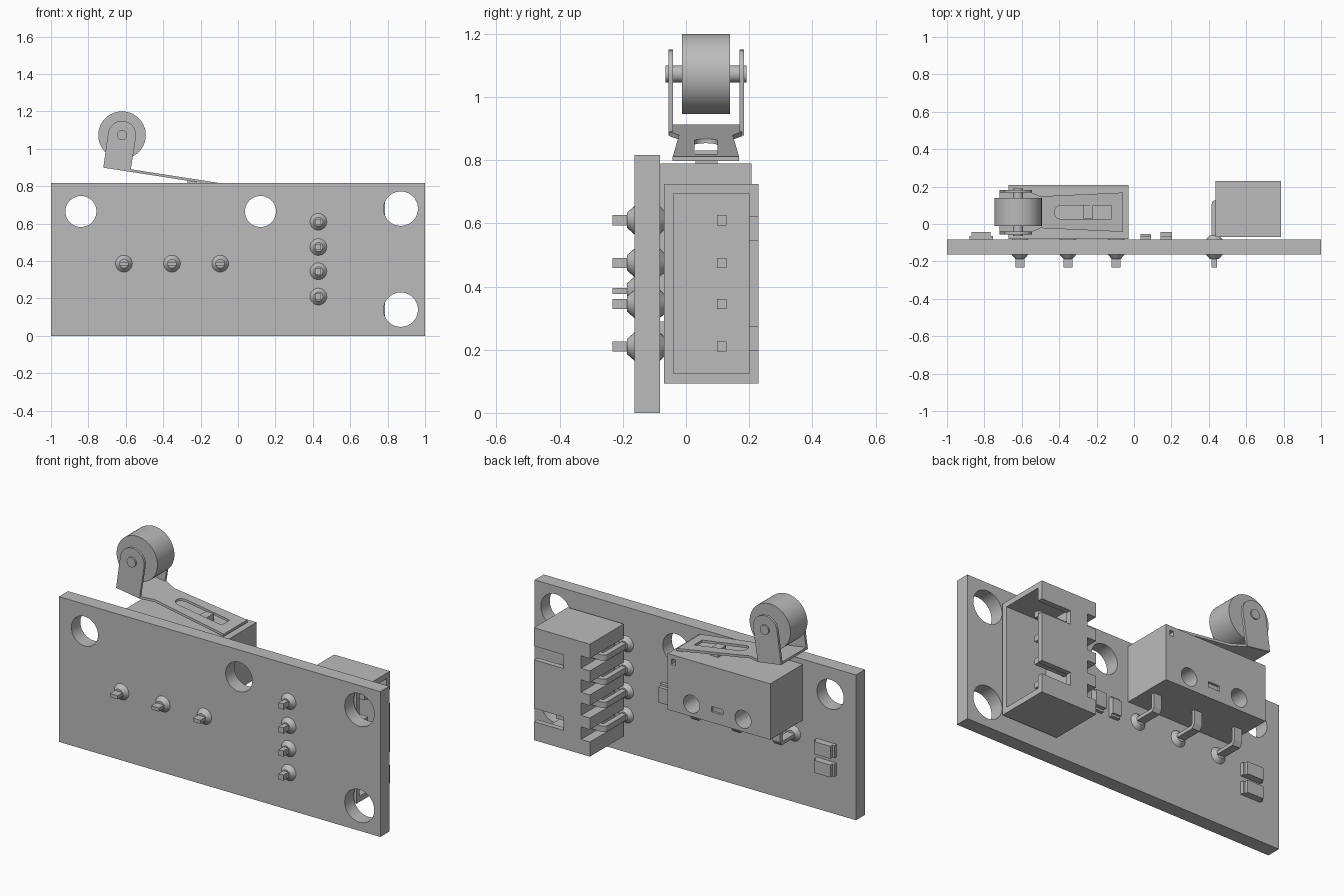
import bpy, bmesh, math
from mathutils import Matrix, Vector

if "Cube" in bpy.data.objects:
    bpy.data.objects.remove(bpy.data.objects["Cube"])

grey = bpy.data.materials.new("plain grey")
grey.use_nodes = True
COLOUR = (0.5, 0.5, 0.5, 1)
grey.diffuse_color = COLOUR
grey.node_tree.nodes["Principled BSDF"].inputs["Base Color"].default_value = COLOUR


def finish(name, bm):
    bmesh.ops.recalc_face_normals(bm, faces=bm.faces)
    mesh = bpy.data.meshes.new(name)
    bm.to_mesh(mesh)
    bm.free()
    mesh.materials.append(grey)
    ob = bpy.data.objects.new(name, mesh)
    bpy.context.collection.objects.link(ob)
    return ob


def activate(ob):
    bpy.ops.object.select_all(action='DESELECT')
    ob.select_set(True)
    bpy.context.view_layer.objects.active = ob


def smooth(ob):
    activate(ob)
    bpy.ops.object.shade_smooth_by_angle(angle=math.radians(35))
    return ob


def box(name, x, y, z):
    bm = bmesh.new()
    bmesh.ops.create_cube(bm, size=1)
    for v in bm.verts:
        v.co = [(a + b) / 2 + c * (b - a) for c, (a, b) in zip(v.co, (x, y, z))]
    return finish(name, bm)


def rod(name, x, z, y0, y1, r0, r1=None, sides=40):
    """Cylinder or cone running along y, r0 at y0 and r1 at y1."""
    bm = bmesh.new()
    bmesh.ops.create_cone(bm, cap_ends=True, segments=sides, radius1=r0,
                          radius2=r0 if r1 is None else r1, depth=y1 - y0)
    bm.transform(Matrix.Translation((x, (y0 + y1) / 2, z)) @ Matrix.Rotation(-math.pi / 2, 4, 'X'))
    return smooth(finish(name, bm))


def prism(name, points, place, lo, hi):
    """Extrude a 2D outline; place(u, v, w) gives the 3D point."""
    bm = bmesh.new()
    a, b = [[bm.verts.new(place(u, v, w)) for u, v in points] for w in (lo, hi)]
    bm.faces.new(a)
    bm.faces.new(b)
    n = len(points)
    for i in range(n):
        j = (i + 1) % n
        bm.faces.new((a[i], a[j], b[j], b[i]))
    return finish(name, bm)


def cut(ob, cutters):
    for c in cutters:
        c.hide_render = True
        m = ob.modifiers.new("cut", 'BOOLEAN')
        m.operation, m.solver, m.object = 'DIFFERENCE', 'EXACT', c
        activate(ob)
        bpy.ops.object.modifier_apply(modifier=m.name)
        bpy.data.objects.remove(c)
    return smooth(ob)


def arc(cx, cy, r, start, end, steps=16):
    return [(cx + r * math.cos(t), cy + r * math.sin(t)) for t in
            (math.radians(start + (end - start) * i / steps) for i in range(steps + 1))]


FRONT, BACK = -0.163, -0.083

# Circuit board with four mounting holes
holes = [(-0.84, 0.665, 0.083), (0.12, 0.665, 0.083), (0.87, 0.68, 0.092), (0.87, 0.14, 0.092)]
cut(box("circuit_board", (-1, 1), (FRONT, BACK), (0, 0.817)),
    [rod("cutter", x, z, -0.3, 0.1, r) for x, z, r in holes])


# Solder joints on both faces
def solder(x, z):
    rod("solder_front", x, z, FRONT - 0.024, FRONT, 0.024, 0.045, 24)
    rod("solder_back", x, z, BACK, BACK + 0.022, 0.045, 0.024, 24)


# Connector housing, open towards +x
PINS = [0.21, 0.345, 0.475, 0.61]
cutters = [box("cutter", (0.53, 0.9), (-0.04, 0.2), (0.125, 0.695))]
cutters += [box("cutter", (0.6, 0.9), (0.15, 0.3), z) for z in ((0.197, 0.272), (0.545, 0.622))]
cutters += [box("cutter", (0.4, 0.492), (-0.1, 0.3), (z - 0.035, z + 0.035)) for z in PINS]
cut(box("connector_housing", (0.437, 0.785), (-0.07, 0.23), (0.093, 0.725)), cutters)

# Bent connector pins
bend = [(0.72, 0.128), (0.44, 0.128)] + arc(0.44, 0.103, 0.025, 90, 180, 6)
bend += [(0.415, -0.232), (0.445, -0.232), (0.445, 0.098), (0.72, 0.098)]
for z in PINS:
    prism("connector_pin", bend, lambda u, v, w: (u, v, w), z - 0.016, z + 0.016)
    solder(0.43, z)

# Switch body with screw holes and moulded recesses
cutters = [rod("cutter", x, 0.545, -0.02, 0.3, 0.05) for x in (-0.18, -0.5)]
cutters.append(box("cutter", (-0.375, -0.305), (0.195, 0.3), (0.535, 0.565)))
cutters.append(box("cutter", (-0.08, -0.055), (0.17, 0.3), (0.735, 0.765)))
cut(box("switch_body", (-0.67, -0.03), (-0.08, 0.208), (0.475, 0.79)), cutters)
box("switch_button", (-0.27, -0.22), (0.03, 0.1), (0.78, 0.83))

# Bent switch terminals
leg = [(0.07, 0.49), (0.07, 0.4), (0.055, 0.376), (-0.232, 0.376), (-0.232, 0.396),
       (0.045, 0.396), (0.05, 0.405), (0.05, 0.49)]
for x in (-0.61, -0.353, -0.095):
    prism("switch_terminal", leg, lambda u, v, w: (w, u, v), x - 0.024, x + 0.024)
    solder(x, 0.386)


# Sloping lever with a long slot
def slope(u, v, w):
    return (u, v, 0.797 - 0.155 * (u + 0.06) + w)


MID = 0.063
half = [(-0.06, 0.105), (-0.5, 0.085), (-0.57, 0.115), (-0.72, 0.115)]
outline = [(x, MID + h) for x, h in half] + [(x, MID - h) for x, h in reversed(half)]
slot = [(-0.12, MID - 0.036), (-0.12, MID + 0.036)] + arc(-0.39, MID, 0.036, 90, 270)
cut(prism("lever", outline, slope, 0, 0.014), [prism("cutter", slot, slope, -0.1, 0.1)])

# Roller fork ears, axle and roller
ear = [(-0.72, 0.9), (-0.575, 0.878)] + arc(-0.62, 1.075, 0.075, -10, 170)
for y in (-0.055, 0.169):
    smooth(prism("fork_ear", ear, lambda u, v, w: (u, w, v), y, y + 0.014))
rod("axle", -0.62, 1.073, -0.065, 0.191, 0.027)
rod("roller", -0.62, 1.073, -0.012, 0.139, 0.127, sides=64)


# Small surface parts on the back of the board
def chip(x, z, width, height, top, along_x):
    inset = 0.012
    box("chip_base", (x - width / 2, x + width / 2), (BACK, BACK + 0.02),
        (z - height / 2, z + height / 2))
    dx, dz = (inset, 0) if along_x else (0, inset)
    box("chip_top", (x - width / 2 + dx, x + width / 2 - dx), (BACK + 0.01, top),
        (z - height / 2 + dz, z + height / 2 - dz))


for z in (0.36, 0.255):
    chip(-0.817, z, 0.125, 0.07, -0.044, True)
chip(0.063, 0.4, 0.055, 0.11, -0.053, False)
chip(0.173, 0.4, 0.062, 0.11, -0.042, False)
